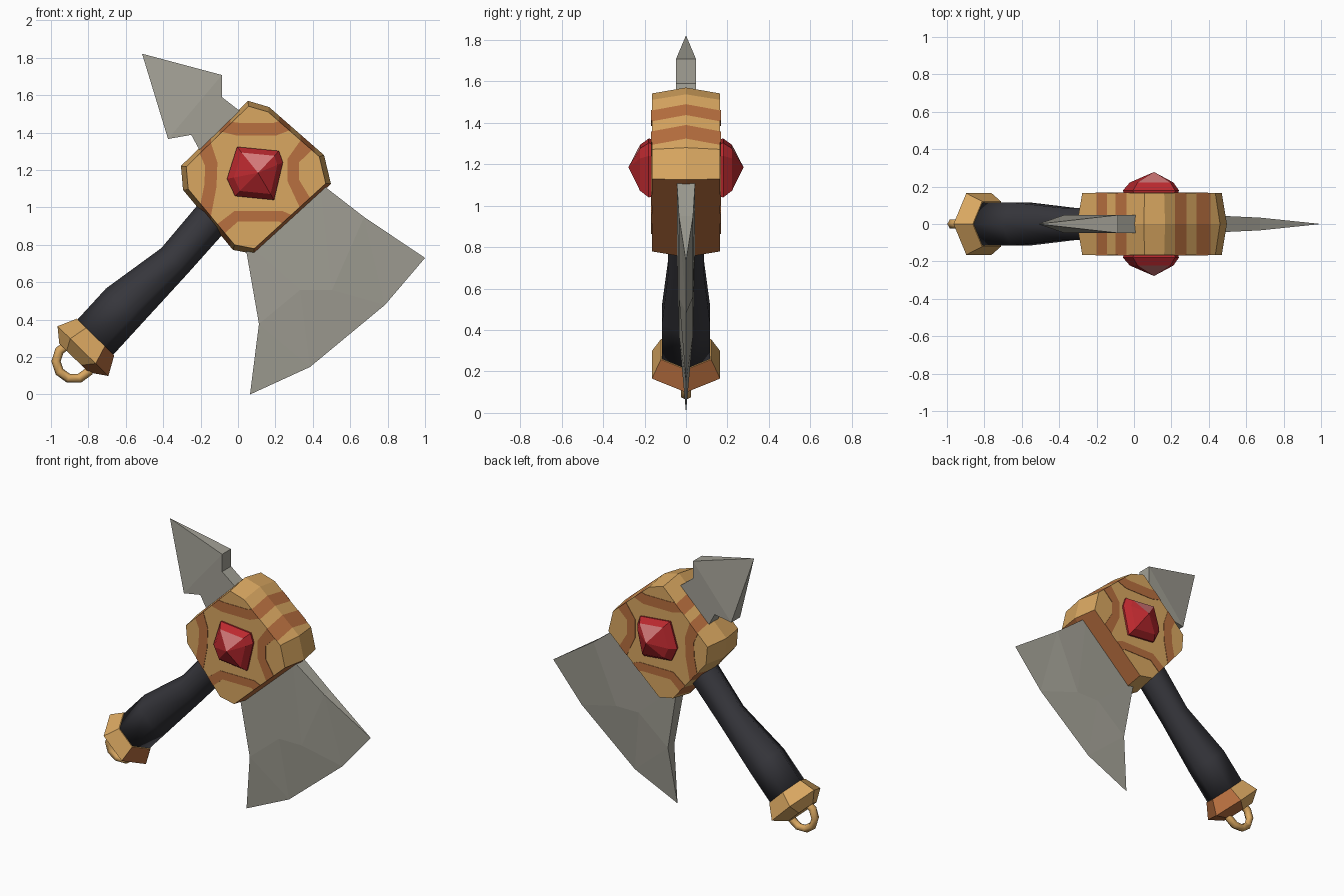
import bpy, bmesh, math
from mathutils import Vector

if "Cube" in bpy.data.objects:
    bpy.data.objects.remove(bpy.data.objects["Cube"])


def material(name, rgb):
    m = bpy.data.materials.new(name)
    m.diffuse_color = (*rgb, 1)
    m.use_nodes = True
    m.node_tree.nodes["Principled BSDF"].inputs["Base Color"].default_value = m.diffuse_color
    return m


GOLD = material("gold", (0.70, 0.39, 0.12))
COPPER = material("copper", (0.48, 0.16, 0.05))
STEEL = material("steel", (0.36, 0.35, 0.30))
GRIP = material("dark grip", (0.038, 0.038, 0.046))
RED = material("gem red", (0.50, 0.022, 0.028))
PINK = material("gem highlight", (0.66, 0.19, 0.19))


def finish(bm, name, mats, rule=None, smooth=False):
    """Weld, fix normals, colour faces by rule and make an object."""
    bmesh.ops.remove_doubles(bm, verts=bm.verts, dist=1e-5)
    bmesh.ops.recalc_face_normals(bm, faces=bm.faces)
    for f in bm.faces:
        f.smooth = smooth
        f.material_index = int(bool(rule and rule(f)))
    me = bpy.data.meshes.new(name)
    bm.to_mesh(me)
    bm.free()
    for m in mats:
        me.materials.append(m)
    ob = bpy.data.objects.new(name, me)
    bpy.context.collection.objects.link(ob)
    return ob


def loft(rings):
    """Closed skin through rings of equal point count."""
    bm = bmesh.new()
    vs = [[bm.verts.new(p) for p in r] for r in rings]
    n = len(rings[0])
    for a, b in zip(vs, vs[1:]):
        for i in range(n):
            j = (i + 1) % n
            bm.faces.new((a[i], a[j], b[j], b[i]))
    bm.faces.new(vs[0])
    bm.faces.new(vs[-1])
    return bm


def plate(name, pts, rim, faces, mat):
    """Two mirrored sheets from (x, z, half thickness) points, joined round the rim."""
    bm = bmesh.new()
    front = [bm.verts.new((x, -t, z)) for x, z, t in pts]
    back = [bm.verts.new((x, t, z)) for x, z, t in pts]
    for f in faces:
        bm.faces.new([front[i] for i in f])
        bm.faces.new([back[i] for i in reversed(f)])
    for i, j in zip(rim, rim[1:] + rim[:1]):
        bm.faces.new((front[i], back[i], back[j], front[j]))
    return finish(bm, name, [mat])


def scaled(pts, c, s, y):
    return [Vector((c[0] + (x - c[0]) * s, y, c[1] + (z - c[1]) * s)) for x, z in pts]


# Across-handle direction; the hexagonal rings lie in this direction and y
U = Vector((0.715, 0, -0.70))


def hexagon(x, z, r):
    return [Vector((x, 0, z)) + U * r * math.cos(a) + Vector((0, r * math.sin(a), 0))
            for a in (k * math.pi / 3 for k in range(6))]


# Grip
finish(loft([hexagon(-0.775, 0.293, 0.134), hexagon(-0.61, 0.473, 0.134),
             hexagon(-0.34, 0.714, 0.098), hexagon(-0.15, 0.933, 0.102),
             hexagon(-0.08, 1.01, 0.102)]), "grip", [GRIP], smooth=True)

# Pommel, copper on its lower right
finish(loft([hexagon(-0.877, 0.195, 0.11), hexagon(-0.829, 0.232, 0.19),
             hexagon(-0.762, 0.307, 0.14)]), "pommel", [GOLD, COPPER],
       lambda f: f.normal.dot(U) > 0.4)

# Hanging ring
ring = []
bm = bmesh.new()
N, M = 10, 6
for i in range(N):
    a = 2 * math.pi * i / N
    row = []
    for j in range(M):
        b = 2 * math.pi * j / M
        r = 0.096 + 0.025 * math.cos(b)
        row.append(bm.verts.new((-0.877 + r * math.cos(a), 0.027 * math.sin(b),
                                 0.178 + r * math.sin(a))))
    ring.append(row)
for i in range(N):
    for j in range(M):
        p, q, k = ring[i], ring[(i + 1) % N], (j + 1) % M
        bm.faces.new((p[j], q[j], q[k], p[k]))
finish(bm, "hanging_ring", [GOLD], smooth=True)

# Head: truncated diamond, widest in its middle plane
OUT = [(0.053, 1.57), (0.166, 1.537), (0.46, 1.28), (0.497, 1.126),
       (0.086, 0.751), (-0.027, 0.773), (-0.294, 1.094), (-0.305, 1.222)]
C = (0.1, 1.16)
BANDS = [(-0.2, -0.145), (-0.10, -0.04), (0.22, 0.28), (0.335, 0.41)]
bm = loft([scaled(OUT, C, 0.93, -0.165), scaled(OUT, C, 1, 0), scaled(OUT, C, 0.93, 0.165)])
for x in [v for band in BANDS for v in band]:
    bmesh.ops.bisect_plane(bm, geom=bm.verts[:] + bm.edges[:] + bm.faces[:],
                           plane_co=(x, 0, 0), plane_no=(1, 0, 0))


def head_copper(f):
    if abs(f.normal.y) > 0.6:
        return False
    if f.normal.dot(Vector((0.67, 0, -0.74))) > 0.85:
        return True
    x = f.calc_center_median().x
    return any(a < x < b for a, b in BANDS)


finish(bm, "head", [GOLD, COPPER], head_copper)

# Copper stripes on both head faces: inner edge, outer edge
STRIPES = {
    "top": ([(-0.085, 1.404), (-0.01, 1.385), (0.205, 1.385), (0.275, 1.412)],
            [(-0.03, 1.457), (0.01, 1.452), (0.19, 1.452), (0.218, 1.461)]),
    "left": ([(-0.145, 1.346), (-0.11, 1.24), (-0.115, 1.11), (-0.145, 0.953)],
             [(-0.205, 1.288), (-0.175, 1.22), (-0.18, 1.12), (-0.2, 1.02)]),
    "right": ([(0.335, 1.359), (0.265, 1.26), (0.265, 1.14), (0.33, 1.001)],
              [(0.395, 1.307), (0.325, 1.24), (0.325, 1.15), (0.385, 1.051)]),
    "bottom": ([(-0.11, 0.911), (-0.02, 0.98), (0.24, 0.98), (0.285, 0.96)],
               [(-0.07, 0.863), (0.0, 0.925), (0.22, 0.925), (0.235, 0.915)]),
}
for key, (inner, outer) in STRIPES.items():
    for side, s in (("front", -1), ("back", 1)):
        bm = bmesh.new()
        rows = [[(bm.verts.new((x, s * 0.164, z)), bm.verts.new((x, s * 0.168, z)))
                 for x, z in line] for line in (inner, outer)]
        a, b = rows
        for i in range(3):
            for k in (0, 1):
                bm.faces.new((a[i][k], a[i + 1][k], b[i + 1][k], b[i][k]))
            for r in rows:
                bm.faces.new((r[i][0], r[i + 1][0], r[i + 1][1], r[i][1]))
        for i in (0, 3):
            bm.faces.new((a[i][0], a[i][1], b[i][1], b[i][0]))
        finish(bm, f"stripe_{key}_{side}", [COPPER])

# Faceted gems, front and back
GEM = [(-0.005, 1.324), (0.219, 1.302), (0.24, 1.24),
       (0.193, 1.04), (-0.016, 1.061), (-0.059, 1.153)]
G = (0.107, 1.185)
for side, s in (("front", -1), ("back", 1)):
    bm = loft([scaled(GEM, G, 0.95, s * 0.14), scaled(GEM, G, 1, s * 0.18),
               scaled(GEM, G, 0.78, s * 0.222)])
    cap = max(bm.faces, key=lambda f: abs(f.calc_center_median().y))
    poke = bmesh.ops.poke(bm, faces=[cap])
    poke["verts"][0].co = (G[0], s * 0.278, G[1])
    finish(bm, f"gem_{side}", [RED, PINK],
           lambda f: abs(f.calc_center_median().y) > 0.225 and f.normal.z > 0.3)

# Blade: thick body tapering to a sharp edge
plate("blade",
      [(0.44, 1.13, 0.045), (0.674, 0.949, 0.034), (1.0, 0.73, 0), (0.786, 0.479, 0),
       (0.385, 0.147, 0), (0.064, 0.0, 0), (0.112, 0.377, 0.034), (0.035, 0.82, 0.045),
       (0.503, 0.559, 0.034), (0.332, 0.559, 0.034)],
      [0, 1, 2, 3, 4, 5, 6, 7],
      [(0, 1, 8), (0, 8, 9, 7), (7, 9, 6), (1, 2, 3), (1, 3, 8),
       (8, 3, 4, 9), (9, 4, 6), (6, 4, 5)], STEEL)

# Back spike: arrow shape with a pinched tip
T = 0.048
plate("spike",
      [(-0.513, 1.822, 0), (-0.086, 1.708, T), (-0.086, 1.59, T), (0.03, 1.50, T),
       (-0.18, 1.26, T), (-0.25, 1.388, T), (-0.374, 1.366, T)],
      [0, 1, 2, 3, 4, 5, 6],
      [(0, 1, 6), (1, 2, 5, 6), (2, 3, 4, 5)], STEEL)
